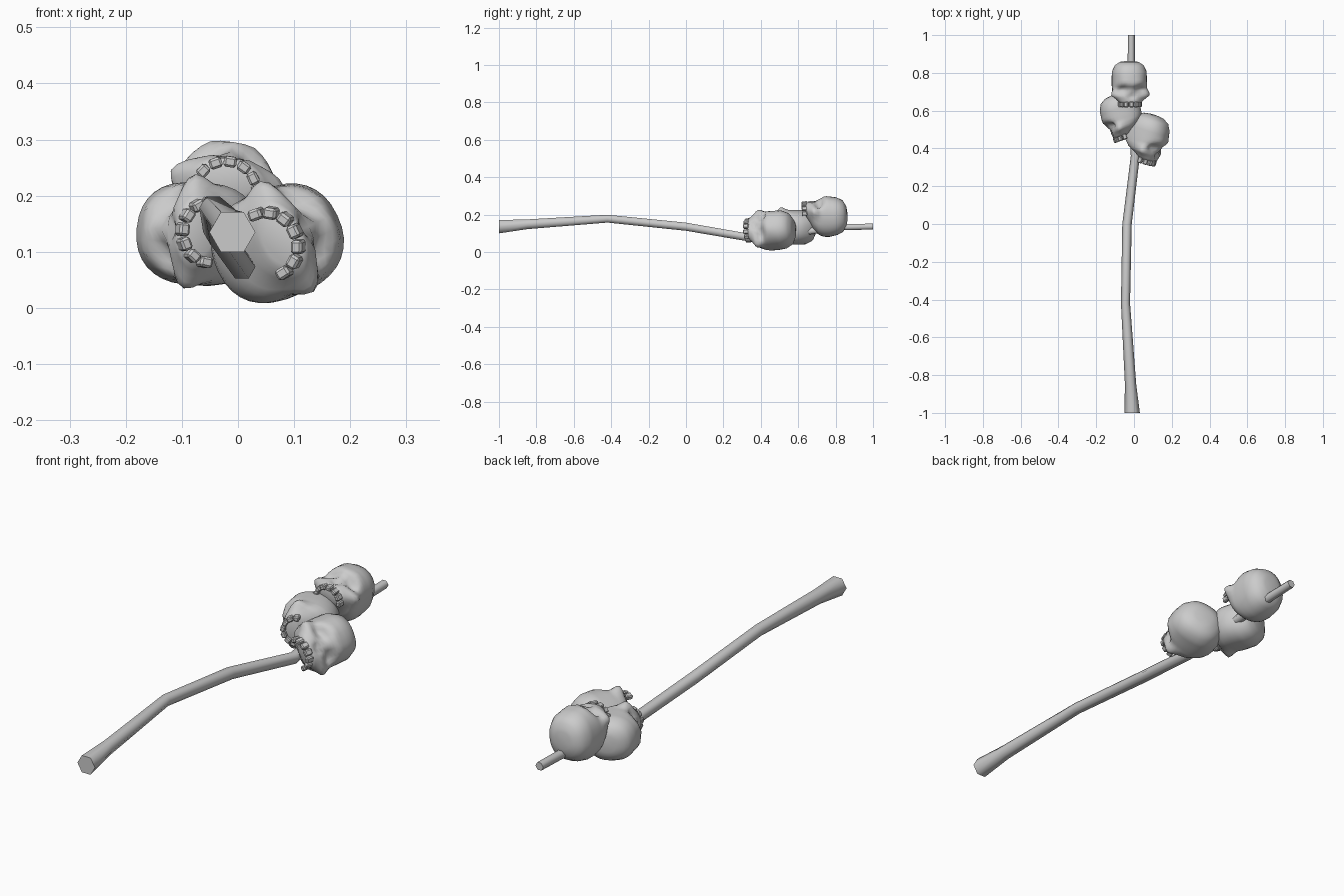
import bpy, bmesh
from math import sin, cos, pi, exp, copysign, radians
from mathutils import Vector, Matrix

if "Cube" in bpy.data.objects:
    bpy.data.objects.remove(bpy.data.objects["Cube"])


def loft(name, rings, smooth_angle=None):
    """Skin a list of equal-length vertex rings and cap both ends."""
    bm = bmesh.new()
    vs = [[bm.verts.new(p) for p in r] for r in rings]
    n = len(rings[0])
    for a, b in zip(vs, vs[1:]):
        for i in range(n):
            bm.faces.new((a[i], a[(i + 1) % n], b[(i + 1) % n], b[i]))
    bm.faces.new(vs[0])
    bm.faces.new(vs[-1])
    bmesh.ops.recalc_face_normals(bm, faces=bm.faces)
    me = bpy.data.meshes.new(name)
    bm.to_mesh(me)
    bm.free()
    ob = bpy.data.objects.new(name, me)
    bpy.context.collection.objects.link(ob)
    bpy.ops.object.select_all(action='DESELECT')
    bpy.context.view_layer.objects.active = ob
    ob.select_set(True)
    bpy.ops.object.shade_smooth_by_angle(angle=radians(smooth_angle or 65))
    return ob


# Bent six-sided staff: x, y, z, radius
path = [(-.01, -1, .135, .041), (-.018, -.85, .148, .03), (-.045, -.42, .178, .024),
        (-.037, 0, .135, .025), (.007, .36, .073, .024), (-.015, .82, .132, .019),
        (-.014, 1, .136, .018)]
loft('staff', [[(x + r * cos(k * pi / 3), y, z + r * sin(k * pi / 3)) for k in range(6)]
               for x, y, z, r in path])

# Skull profile from crown to palate: height, half width, front, back
KEYS = [(.106, .02, .02, -.02), (.101, .05, .052, -.05), (.083, .076, .083, -.083),
        (.05, .091, .1, -.1), (.01, .092, .106, -.109), (-.018, .092, .108, -.108),
        (-.034, .091, .1, -.104), (-.05, .09, .094, -.096), (-.075, .084, .09, -.07),
        (-.092, .068, .086, -.035), (-.112, .056, .08, 0), (-.118, .042, .066, .015)]


def bump(x, z, cx, cz, s):
    return exp(-((x - cx) ** 2 + (z - cz) ** 2) / (2 * s * s))


def skull_point(z, w, f, b, t):
    c, s = cos(t), sin(t)
    x = w * copysign(abs(s) ** .88, s)
    y = (f + b) / 2 + (f - b) / 2 * copysign(abs(c) ** .88, c)
    if y > 0 and c > -.5:
        ax = abs(x)
        y -= .032 * bump(ax, z, .043, -.042, .018)      # eye sockets
        y -= .02 * bump(x, z, 0, -.078, .012)           # nose opening
        y += .007 * bump(ax, z, .04, -.012, .014)       # brow ridge
        flare = bump(y, z, .045, -.072, .02)            # cheekbones
        x += copysign(.024 * flare * min(1, ax / .06), x)
    return (x, y, z)


def skull(name, centre, up, forward, size):
    rings = []
    for a, b in zip(KEYS, KEYS[1:]):
        for k in range(2):
            m = [p + (q - p) * k / 2 for p, q in zip(a, b)]
            rings.append(m)
    rings.append(KEYS[-1])
    n = 32
    head = loft(name, [[skull_point(*r, 2 * pi * i / n) for i in range(n)] for r in rings])

    # Orientation from the crown and face directions
    u = Vector(up).normalized()
    f = Vector(forward)
    f = (f - u * f.dot(u)).normalized()
    r = f.cross(u)
    mat = Matrix.Translation(centre) @ Matrix((r, f, u)).transposed().to_4x4() @ Matrix.Scale(size, 4)
    head.matrix_world = mat

    # Upper row of teeth
    bm = bmesh.new()
    for k in range(7):
        t = radians(-84 + 28 * k)
        m = (Matrix.Translation((.054 * sin(t), .022 + .053 * cos(t), -.122))
             @ Matrix.Rotation(-t, 4, 'Z') @ Matrix.Diagonal((.023, .019, .03, 1)))
        bmesh.ops.create_cube(bm, size=1, matrix=m)
    bmesh.ops.bevel(bm, geom=bm.edges[:], offset=.004, segments=1, affect='EDGES')
    me = bpy.data.meshes.new(name + '_teeth')
    bm.to_mesh(me)
    bm.free()
    teeth = bpy.data.objects.new(name + '_teeth', me)
    bpy.context.collection.objects.link(teeth)
    teeth.matrix_world = mat


# Three skulls clustered around the staff
skull('skull_top', (-.025, .757, .19), (0, 1, .03), (.15, 0, 1), 1)
skull('skull_left', (-.07, .585, .132), (-.36, 1, 0), (-1, 0, .1), 1)
skull('skull_right', (.07, .47, .115), (.3, 1, .1), (.9, 0, .43), 1.07)
